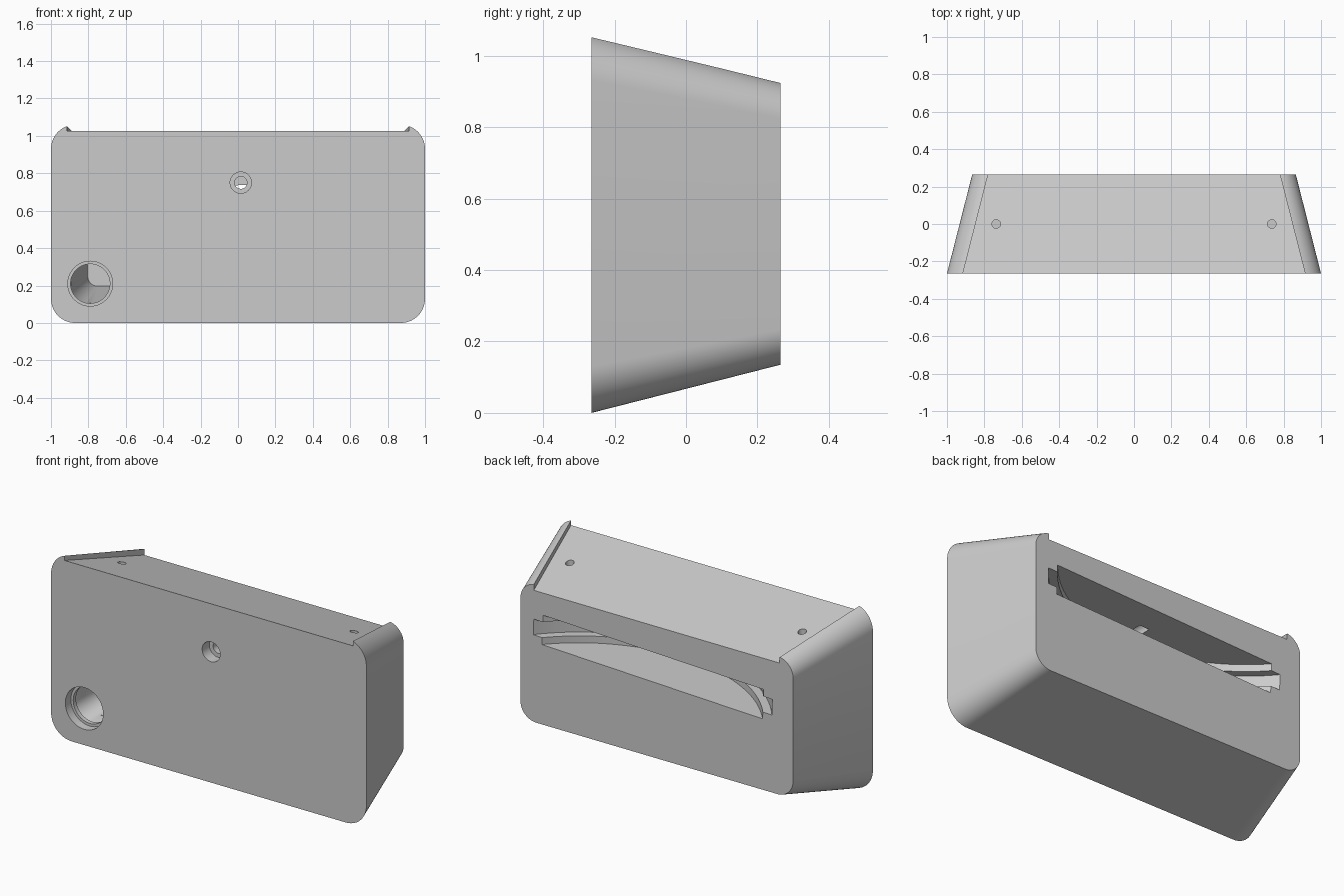
import bpy, bmesh, math
from mathutils import Matrix, Vector

if "Cube" in bpy.data.objects:
    bpy.data.objects.remove(bpy.data.objects["Cube"])

FRONT, BACK = -0.265, 0.265
TAPER = 0.135 / 0.53          # inward slope of every outer side

grey = bpy.data.materials.new("plain_grey")
grey.use_nodes = True
grey.diffuse_color = (0.6, 0.6, 0.6, 1)
grey.node_tree.nodes["Principled BSDF"].inputs["Base Color"].default_value = (0.6, 0.6, 0.6, 1)


def finish(bm, name):
    bmesh.ops.recalc_face_normals(bm, faces=bm.faces)
    mesh = bpy.data.meshes.new(name)
    bm.to_mesh(mesh)
    bm.free()
    mesh.materials.append(grey)
    obj = bpy.data.objects.new(name, mesh)
    bpy.context.collection.objects.link(obj)
    return obj


def rounded_ring(half, low, high, radius, y, steps=14):
    """Rounded rectangle in the xz plane; zero radius gives square corners."""
    points = []
    n = steps if radius else 0
    corners = [(1, high, -1), (-1, high, -1), (-1, low, 1), (1, low, 1)]
    for q, (sx, z, inward) in enumerate(corners):
        cx, cz = sx * (half - radius), z + inward * radius
        for i in range(n + 1):
            a = math.pi / 2 * (q + (i / n if n else 0))
            points.append((cx + radius * math.cos(a), y, cz + radius * math.sin(a)))
    return points


def loft(name, first, second):
    bm = bmesh.new()
    a = [bm.verts.new(p) for p in first]
    b = [bm.verts.new(p) for p in second]
    count = len(a)
    bm.faces.new(a)
    bm.faces.new(b)
    for i in range(count):
        j = (i + 1) % count
        bm.faces.new((a[i], a[j], b[j], b[i]))
    return finish(bm, name)


def round_cutter(name, start, end, r1, r2, sides=48):
    bm = bmesh.new()
    start, end = Vector(start), Vector(end)
    axis = end - start
    turn = axis.to_track_quat('Z', 'Y').to_matrix().to_4x4()
    bmesh.ops.create_cone(bm, cap_ends=True, segments=sides, radius1=r1, radius2=r2,
                          depth=axis.length,
                          matrix=Matrix.Translation((start + end) / 2) @ turn)
    return finish(bm, name)


# Tapered housing with rounded edges
housing = loft("housing",
               rounded_ring(1.0, 0.0, 1.06, 0.13, FRONT),
               rounded_ring(0.865, 0.135, 0.925, 0.10, BACK))
cutters = []

# Sloping tray on the top, between two raised side lips
rings = []
for y in (FRONT - 0.1, BACK + 0.1):
    inset = (y - FRONT) * TAPER
    rings.append(rounded_ring(0.915 - inset, 1.025 - inset, 1.4, 0, y))
cutters.append(loft("tray_cutter", *rings))

# Lower hollow behind the cable hole
rings = []
for y, r in ((-0.19, 0.09), (0.25, 0.055)):
    inset = (y - FRONT) * TAPER
    rings.append(rounded_ring(0.935 - inset, 0.065 + inset, 0.46, r, y))
cutters.append(loft("hollow_cutter", *rings))

# Disc slot in the back, slightly tilted, with a wider groove midway up
centre = Vector((0.025, 0.835, 0.652))
axis = Vector((-math.sin(0.037), 0, math.cos(0.037)))
for name, radius, height in (("disc_slot_cutter", 0.903, 0.17),
                             ("disc_groove_cutter", 0.948, 0.09)):
    half = axis * height / 2
    cutters.append(round_cutter(name, centre - half, centre + half, radius, radius, 160))

# Cable hole with a narrow inner lip
for name, y0, y1, r in (("cable_hole_cutter", -0.3, -0.215, 0.12),
                        ("cable_lip_cutter", -0.25, -0.1, 0.105)):
    cutters.append(round_cutter(name, (-0.79, y0, 0.21), (-0.79, y1, 0.21), r, r))

# Stepped screw hole that meets the disc slot
for name, y0, y1, r in (("screw_head_cutter", -0.3, -0.2, 0.057),
                        ("screw_shaft_cutter", -0.25, 0.1, 0.033)):
    cutters.append(round_cutter(name, (0.015, y0, 0.75), (0.015, y1, 0.75), r, r))

# Small pin holes in the tray
for side in (-1, 1):
    cutters.append(round_cutter("pin_hole_cutter", (side * 0.737, 0, 0.75),
                                (side * 0.737, 0, 1.1), 0.023, 0.023, 24))

# Cut everything out of the housing
bpy.context.view_layer.objects.active = housing
for cutter in cutters:
    cutter.hide_render = True
    cut = housing.modifiers.new(cutter.name, 'BOOLEAN')
    cut.operation = 'DIFFERENCE'
    cut.solver = 'EXACT'
    cut.object = cutter
    bpy.ops.object.modifier_apply(modifier=cut.name)
for cutter in cutters:
    bpy.data.objects.remove(cutter)

bpy.ops.object.select_all(action='DESELECT')
housing.select_set(True)
bpy.ops.object.shade_smooth_by_angle(angle=math.radians(30))
